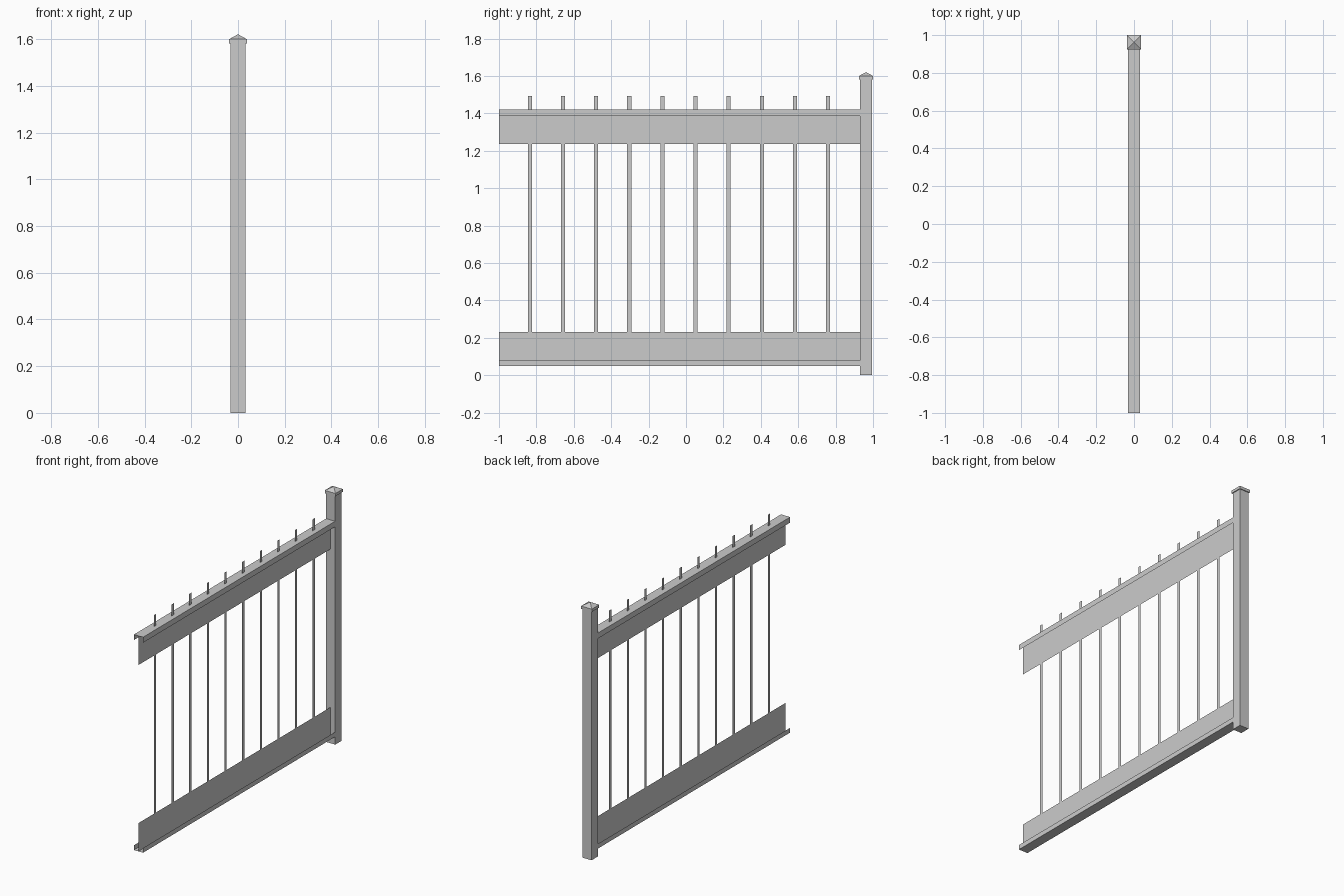
import bpy
import bmesh

cube = bpy.data.objects.get("Cube")
if cube:
    bpy.data.objects.remove(cube, do_unlink=True)

grey = bpy.data.materials.new("painted_grey")
grey.use_nodes = True
grey.diffuse_color = (0.6, 0.6, 0.6, 1)
grey.node_tree.nodes["Principled BSDF"].inputs["Base Color"].default_value = (0.6, 0.6, 0.6, 1)

Y0, Y1 = -1.0, 0.93      # panel ends
HALF = 0.032             # half width of post and rails
POST_Y = 0.9625


def finish(name, bm, recalc=False):
    if recalc:
        bmesh.ops.recalc_face_normals(bm, faces=bm.faces[:])
    mesh = bpy.data.meshes.new(name)
    bm.to_mesh(mesh)
    bm.free()
    mesh.materials.append(grey)
    obj = bpy.data.objects.new(name, mesh)
    bpy.context.collection.objects.link(obj)
    return obj


def sheet(name, profile, y0, y1):
    """Sweep an open (x, z) profile along y as thin sheet metal."""
    bm = bmesh.new()
    rows = [[bm.verts.new((x, y, z)) for x, z in profile] for y in (y0, y1)]
    a, b = rows
    for i in range(len(profile) - 1):
        bm.faces.new((a[i], b[i], b[i + 1], a[i + 1]))
    return finish(name, bm)


def stacked(name, rings):
    """Square column from (half width, z) rings."""
    bm = bmesh.new()
    loops = [[bm.verts.new((sx * h, POST_Y + sy * h, z))
              for sx, sy in ((-1, -1), (1, -1), (1, 1), (-1, 1))] for h, z in rings]
    for a, b in zip(loops, loops[1:]):
        for i in range(4):
            j = (i + 1) % 4
            bm.faces.new((a[i], a[j], b[j], b[i]))
    bm.faces.new(loops[0][::-1])
    bm.faces.new(loops[-1])
    bmesh.ops.remove_doubles(bm, verts=bm.verts[:], dist=0.0001)
    return finish(name, bm, True)


# Post and its pyramid cap
stacked("post", [(HALF, 0), (HALF, 1.59)])
stacked("post_cap", [(0.0375, 1.582), (0.0375, 1.6), (0.001, 1.62)])

# U-shaped rails, the upper one open downward and the lower one open upward
for name, web, lip in (("top_rail", 1.42, 1.385), ("bottom_rail", 0.05, 0.08)):
    sheet(name, [(HALF, lip), (HALF, web), (-HALF, web), (-HALF, lip)], Y0, Y1)

# Thin infill plates along the rails
sheet("top_plate", [(0, 1.235), (0, 1.42)], Y0, Y1)
sheet("bottom_plate", [(0, 0.05), (0, 0.23)], Y0, Y1)

# Flat balusters rising through the top rail
for i in range(10):
    y = -0.835 + 0.1772 * i
    sheet(f"baluster_{i + 1}", [(0.001, 0.05), (0.001, 1.493)], y - 0.011, y + 0.011)
